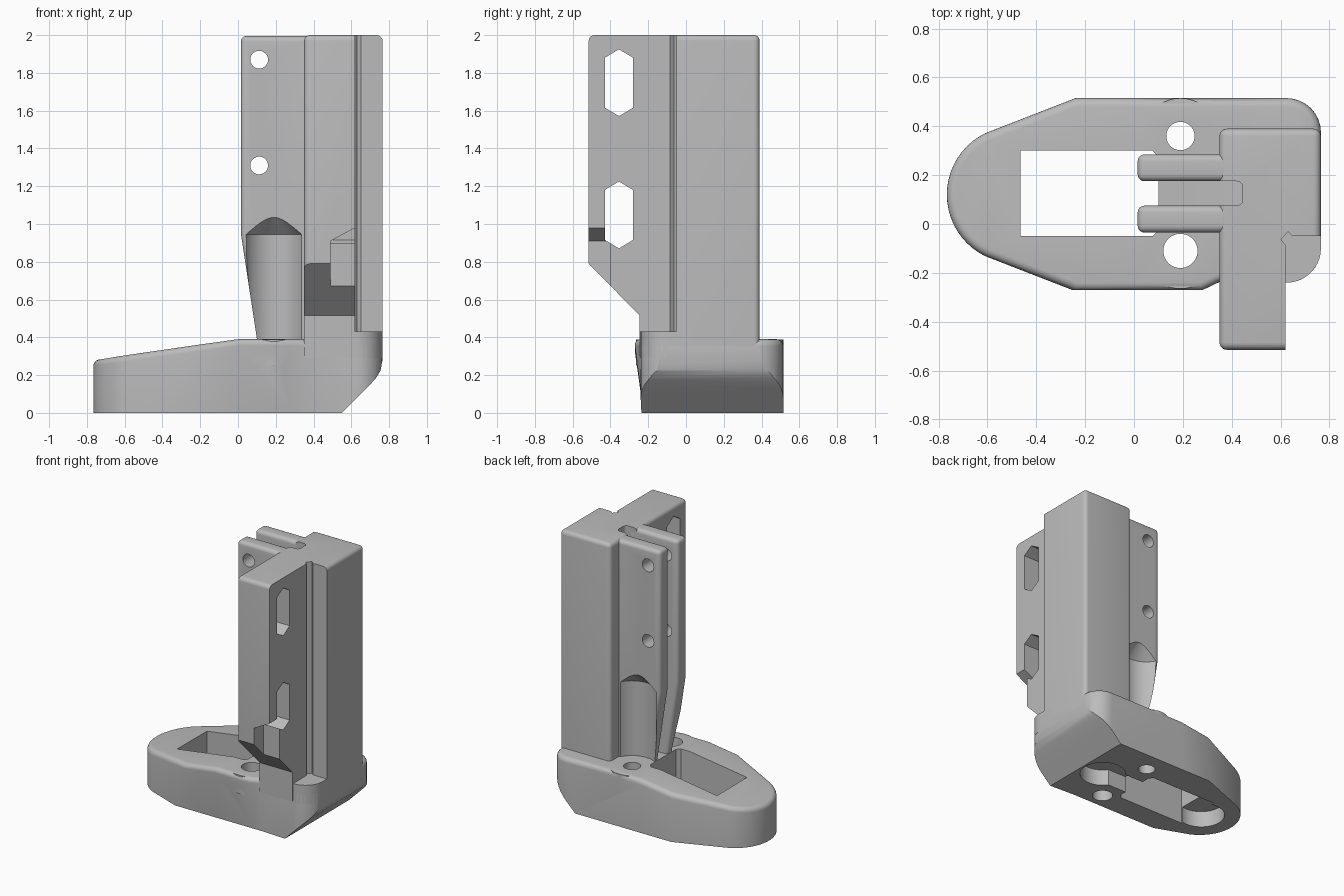
import bpy, bmesh, math
from mathutils import Vector

if "Cube" in bpy.data.objects:
    bpy.data.objects.remove(bpy.data.objects["Cube"])

grey = bpy.data.materials.new("plain grey")
grey.use_nodes = True
grey.diffuse_color = (0.5, 0.5, 0.5, 1)
grey.node_tree.nodes["Principled BSDF"].inputs["Base Color"].default_value = grey.diffuse_color

AXES = {"z": lambda a, b, h: (a, b, h),
        "y": lambda a, b, h: (a, h, b),
        "x": lambda a, b, h: (h, a, b)}


def arc(cx, cy, r, start, end, steps):
    angles = [math.radians(start + (end - start) * i / steps) for i in range(steps + 1)]
    return [(cx + r * math.cos(a), cy + r * math.sin(a)) for a in angles]


def prism_mesh(pts, lo, hi, axis="z"):
    """Extrude a flat profile along an axis."""
    bm = bmesh.new()
    low = [bm.verts.new(AXES[axis](a, b, lo)) for a, b in pts]
    high = [bm.verts.new(AXES[axis](a, b, hi)) for a, b in pts]
    bm.faces.new(low[::-1])
    bm.faces.new(high)
    for i in range(len(pts)):
        j = (i + 1) % len(pts)
        bm.faces.new((low[i], low[j], high[j], high[i]))
    bmesh.ops.recalc_face_normals(bm, faces=bm.faces)
    return bm


def round_edges(bm, radius, rule, min_angle=50):
    """Round the sharp edges whose midpoint and direction satisfy the rule."""
    chosen = []
    for e in bm.edges:
        a, b = e.verts[0].co, e.verts[1].co
        if e.calc_face_angle(0) > math.radians(min_angle) and rule((a + b) / 2, (b - a).normalized()):
            chosen.append(e)
    bmesh.ops.bevel(bm, geom=chosen, offset=radius, segments=5, profile=0.5, affect="EDGES")


def finish(bm, name):
    mesh = bpy.data.meshes.new(name)
    bm.to_mesh(mesh)
    bm.free()
    ob = bpy.data.objects.new(name, mesh)
    ob.data.materials.append(grey)
    bpy.context.collection.objects.link(ob)
    return ob


def prism(name, pts, lo, hi, axis="z"):
    return finish(prism_mesh(pts, lo, hi, axis), name)


def box(x0, x1, y0, y1, z0, z1):
    return prism("cutter", [(x0, y0), (x1, y0), (x1, y1), (x0, y1)], z0, z1)


def rod(cx, cy, r, lo, hi, axis="z"):
    return prism("cutter", arc(cx, cy, r, 0, 360, 40)[:-1], lo, hi, axis)


def combine(ob, tool, operation="DIFFERENCE"):
    tool.hide_render = True
    mod = ob.modifiers.new("combine", "BOOLEAN")
    mod.operation, mod.object, mod.solver = operation, tool, "EXACT"
    bpy.context.view_layer.objects.active = ob
    bpy.ops.object.modifier_apply(modifier=mod.name)
    bpy.data.objects.remove(tool)


SCREWS = [(0.19, 0.36, 0.058), (0.19, -0.11, 0.07)]
MID = 0.12

# Foot: rounded nose, sloping top, drafted front side
outline = [(0.35, -0.24)] + arc(0.625, -0.1, 0.14, -90, 0, 8) + arc(0.625, 0.375, 0.14, 0, 90, 8)
outline += [(-0.24, 0.515)] + arc(-0.486, MID, 0.28, 116, 244, 20) + [(-0.24, -0.275), (0.28, -0.275)]
bm = prism_mesh(outline, 0, 0.39)
for v in bm.verts:
    if v.co.z < 0.01 and v.co.y < -0.22 and v.co.x < 0.5:
        v.co.y = -0.225
        if v.co.x < 0:
            v.co.x = -0.36
bmesh.ops.bisect_plane(bm, geom=bm.verts[:] + bm.edges[:] + bm.faces[:],
                       plane_co=(0, 0, 0), plane_no=(1, 0, 0))
for v in bm.verts:
    if v.co.z > 0.2 and v.co.x < 0:
        v.co.z += 0.14 * v.co.x
round_edges(bm, 0.035, lambda m, d: m.z > 0.2 and abs(d.z) < 0.5)
base = finish(bm, "foot")

for x, y, r in SCREWS:
    combine(base, rod(x, y, 0.155, 0.25, 0.388), "UNION")
for x, y, r in SCREWS:
    combine(base, rod(x, y, r, -0.1, 0.5))
window = [(-0.465, -0.05), (0.075, -0.05), (0.1, -0.025), (0.1, 0.275), (0.075, 0.3), (-0.465, 0.3)]
combine(base, prism("cutter", window, -0.1, 0.6))

# Underside pockets and the channel joining them
combine(base, rod(0.38, MID, 0.155, -0.1, 0.12))
combine(base, rod(-0.5, MID, 0.16, -0.1, 0.12))
combine(base, box(0.05, 0.36, MID - 0.09, MID + 0.09, -0.1, 0.12))

# Sloped underside below the column
combine(base, prism("cutter", [(0.45, -0.1), (0.69, 0.14), (0.73, 0.183), (0.755, 0.225),
                               (0.765, 0.28), (0.9, 0.28), (0.9, -0.1)], -0.5, 0.8, "y"))

# Raised corner in front of the column
prism("corner_step", [(0.35, -0.24)] + arc(0.625, -0.1, 0.14, -90, 0, 10)
      + [(0.765, 0.05), (0.35, 0.05)], 0.29, 0.43)

# Column with its front arm and corner relief groove
column_plan = [(0.35, -0.515), (0.62, -0.515), (0.62, -0.085), (0.602, -0.063), (0.63, -0.032),
               (0.65, -0.05), (0.765, -0.05), (0.765, 0.39), (0.35, 0.39)]
bm = prism_mesh(column_plan, 0.3, 2)
bm.edges.ensure_lookup_table()


def outer(m, d):
    if abs(d.z) > 0.9:
        return m.y > 0.38 or (m.x < 0.36 and m.y < -0.5)
    return m.z > 1.9 and (m.x < 0.36 or m.x > 0.76 or m.y > 0.38 or m.y < -0.5)


round_edges(bm, 0.03, outer)
column = finish(bm, "column_and_arm")
combine(column, prism("cutter", [(-0.7, 0.2), (-0.245, 0.2), (-0.245, 0.515), (-0.7, 0.978)],
                      0.2, 0.9, "x"))
for z in (1.748, 1.048):
    hexagon = [(-0.355, z - 0.177), (-0.28, z - 0.132), (-0.28, z + 0.132),
               (-0.355, z + 0.177), (-0.43, z + 0.132), (-0.43, z - 0.132)]
    combine(column, prism("cutter", hexagon, 0.2, 0.9, "x"))
combine(column, prism("cutter", [(0.49, 0.5), (0.7, 0.5), (0.7, 1.023), (0.49, 0.91)],
                      -0.6, -0.4, "y"))
bm = prism_mesh([(0.2, 0.075), (0.445, 0.075), (0.445, 0.175), (0.2, 0.175)], 0.385, 2.1)
round_edges(bm, 0.025, lambda m, d: abs(d.z) > 0.9 and m.x > 0.4)
combine(column, finish(bm, "cutter"))

# Pair of clamping ribs, tapering towards the foot
ribs = []
for name, y0 in (("front_rib", -0.035), ("back_rib", 0.175)):
    bm = prism_mesh([(0.105, 0.36), (0.4, 0.36), (0.4, 1.995), (0.015, 1.995), (0.015, 0.95)],
                    y0, y0 + 0.11, "y")
    round_edges(bm, 0.028, lambda m, d: m.x < 0.1 or (m.z > 1.9 and m.x < 0.39))
    ribs.append(finish(bm, name))

# Screwdriver clearance with a conical roof, and the cross holes
for rib, (x, y, r) in zip(ribs, reversed(SCREWS)):
    bm = prism_mesh(arc(x, y, 0.165, 0, 360, 48)[:-1], 0.389, 0.945)
    roof = next(f for f in bm.faces if f.normal.z > 0.9)
    bmesh.ops.poke(bm, faces=[roof])
    max(bm.verts, key=lambda v: v.co.z - (v.co - Vector((x, y, v.co.z))).length).co.z = 1.11
    combine(rib, finish(bm, "cutter"))
    for z in (1.87, 1.31):
        combine(rib, rod(0.112, z, 0.047, -0.3, 0.5, "y"))

# Smooth shading with sharp edges kept
bpy.ops.object.select_all(action="DESELECT")
for ob in (base, column, *ribs, bpy.data.objects["corner_step"]):
    ob.select_set(True)
    bpy.context.view_layer.objects.active = ob
bpy.ops.object.shade_smooth_by_angle(angle=math.radians(30))
